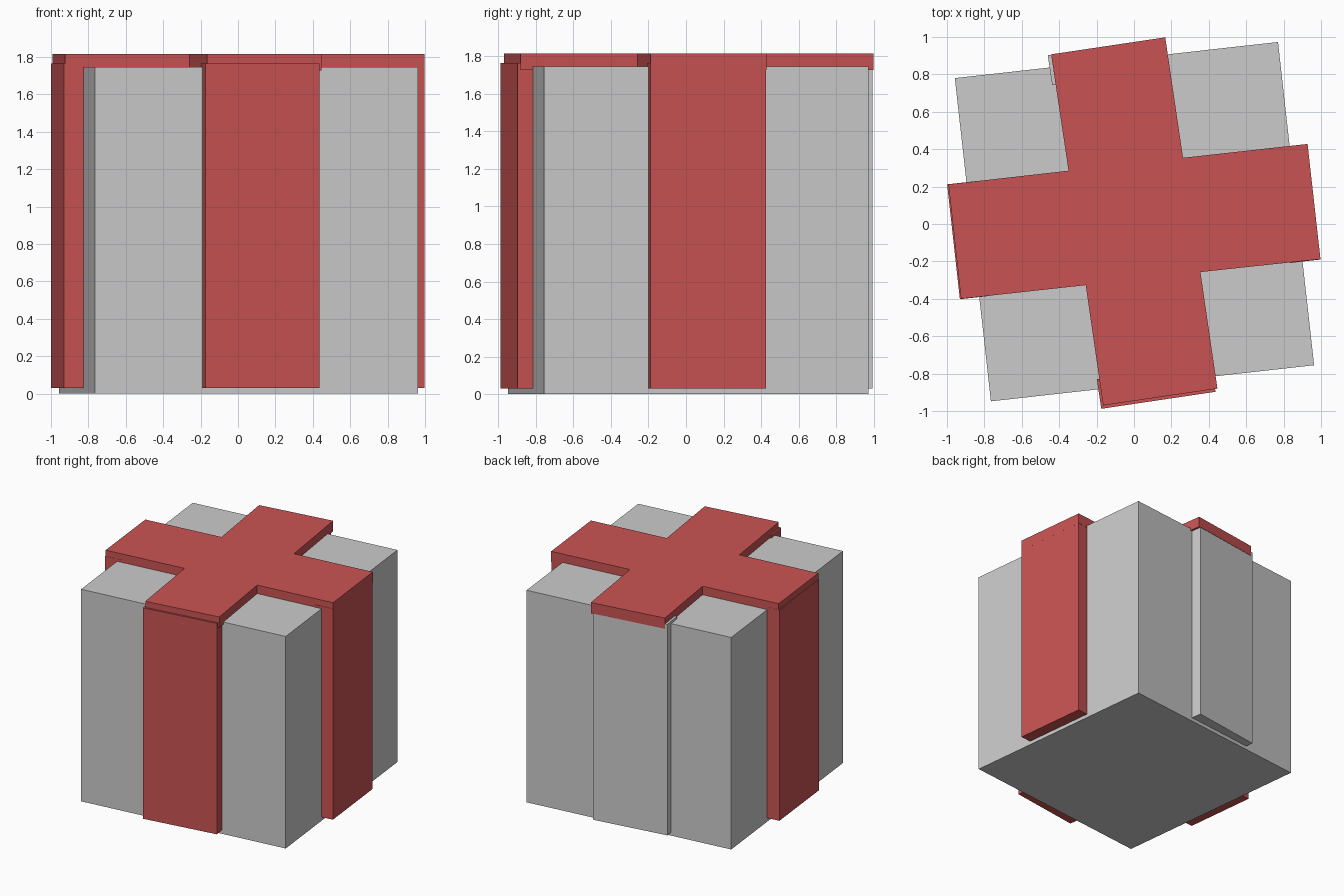
import bpy, bmesh
from mathutils import Vector

if "Cube" in bpy.data.objects:
    bpy.data.objects.remove(bpy.data.objects["Cube"])

red = bpy.data.materials.new("red_ribbon")
red.diffuse_color = (0.59, 0.086, 0.086, 1)
red.use_nodes = True
red.node_tree.nodes["Principled BSDF"].inputs["Base Color"].default_value = red.diffuse_color


def prism(name, outline, z0, z1, mat=None):
    """Extrude a flat outline from z0 to z1."""
    bm = bmesh.new()
    face = bm.faces.new([bm.verts.new((x, y, z0)) for x, y in outline])
    ext = bmesh.ops.extrude_face_region(bm, geom=[face])
    top = [v for v in ext["geom"] if isinstance(v, bmesh.types.BMVert)]
    bmesh.ops.translate(bm, vec=(0, 0, z1 - z0), verts=top)
    bmesh.ops.recalc_face_normals(bm, faces=bm.faces)
    me = bpy.data.meshes.new(name)
    bm.to_mesh(me)
    bm.free()
    ob = bpy.data.objects.new(name, me)
    bpy.context.collection.objects.link(ob)
    if mat:
        me.materials.append(mat)
    return ob


def strip(name, a, b, mat=None, depth=0.16):
    """Vertical ribbon strip whose outer face runs from a to b, sunk into the box."""
    a, b = Vector(a), Vector(b)
    d = (b - a).normalized()
    inward = Vector((-d.y, d.x)) * depth
    prism(name, [a, b, b + inward, a + inward], 0.03, 1.765, mat)


# gift box body, slightly turned
prism("box_body", [(-0.765, -0.948), (0.963, -0.755), (0.77, 0.973), (-0.958, 0.78)], 0, 1.745)

# ribbon cross on the lid
prism("ribbon_top", [
    (-0.992, 0.212), (-0.35, 0.285), (-0.443, 0.907), (0.167, 0.998),
    (0.262, 0.354), (0.928, 0.428), (0.997, -0.188), (0.355, -0.257),
    (0.446, -0.88), (-0.165, -0.97), (-0.258, -0.327), (-0.925, -0.4)],
    1.727, 1.815, red)

# ribbon strips down the sides (counter-clockwise outer edges)
strip("ribbon_front", (-0.175, -0.988), (0.436, -0.897), red)
strip("ribbon_right", (0.997, -0.19), (0.928, 0.426), red)
strip("ribbon_back", (0.15, 0.993), (-0.461, 0.902))
strip("ribbon_left", (-0.999, 0.212), (-0.931, -0.402), red)
